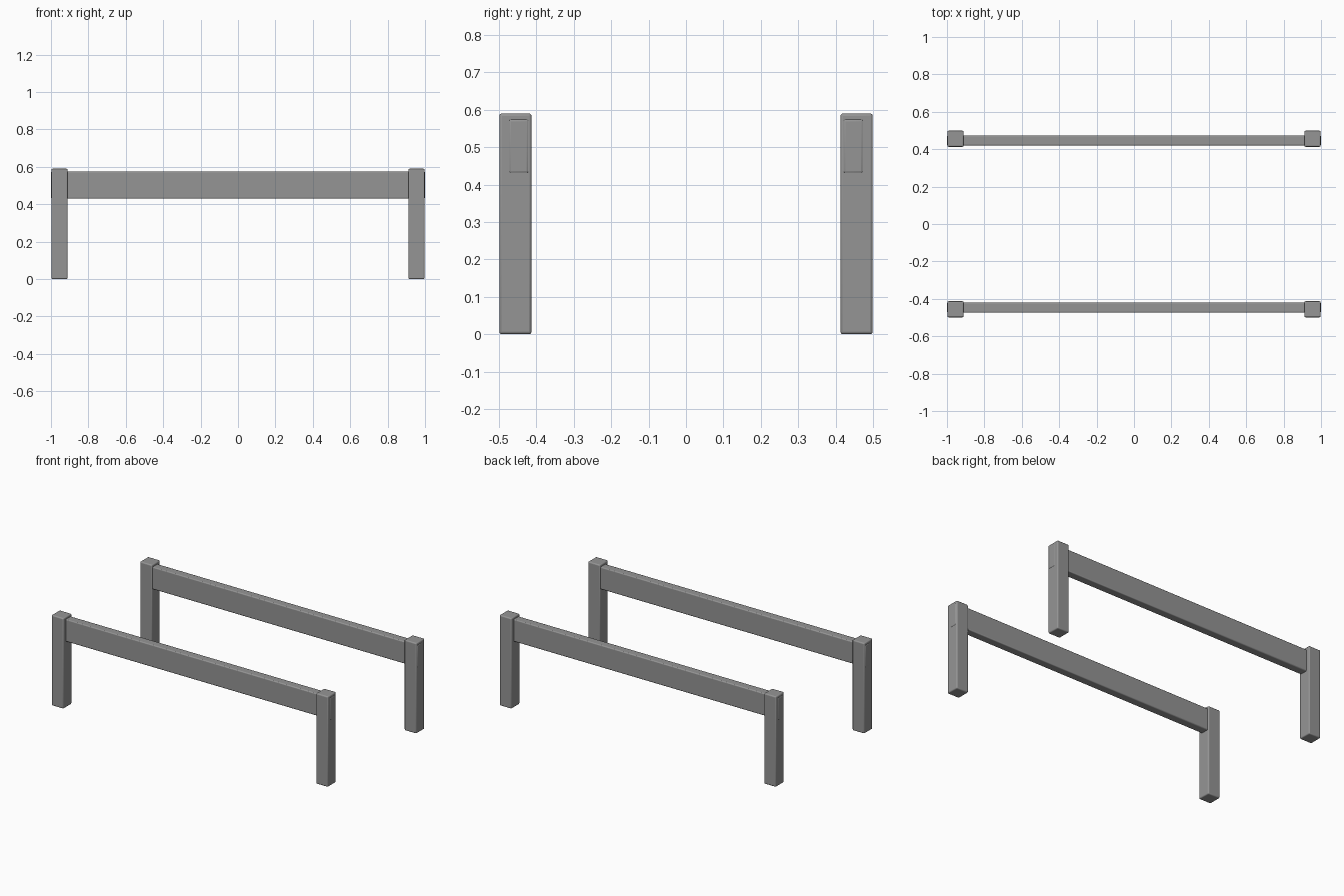
import bpy
import bmesh

cube = bpy.data.objects.get("Cube")
if cube:
    bpy.data.objects.remove(cube, do_unlink=True)

# Single grey finish
grey = bpy.data.materials.new("plain grey")
grey.use_nodes = True
colour = (0.3, 0.3, 0.3, 1)
grey.diffuse_color = colour
grey.node_tree.nodes["Principled BSDF"].inputs["Base Color"].default_value = colour


def rounded_box(name, low, high, radius):
    """Box between two corners with softened edges."""
    mesh = bpy.data.meshes.new(name)
    bm = bmesh.new()
    bmesh.ops.create_cube(bm, size=1)
    for v in bm.verts:
        v.co = [a if c < 0 else b for c, a, b in zip(v.co, low, high)]
    bm.to_mesh(mesh)
    bm.free()
    mesh.materials.append(grey)
    obj = bpy.data.objects.new(name, mesh)
    bpy.context.collection.objects.link(obj)
    bevel = obj.modifiers.new("soft edges", 'BEVEL')
    bevel.width = radius
    bevel.segments = 3
    bpy.ops.object.select_all(action='DESELECT')
    obj.select_set(True)
    bpy.context.view_layer.objects.active = obj
    bpy.ops.object.shade_smooth_by_angle()
    return obj


def span(side, inner, outer):
    return sorted((side * inner, side * outer))


# Two matching frames, each a rail let through a pair of posts
for depth, sy in (("front", -1), ("back", 1)):
    y0, y1 = span(sy, 0.42, 0.474)
    rounded_box(depth + "_rail", (-1, y0, 0.43), (1, y1, 0.575), 0.006)
    y0, y1 = span(sy, 0.413, 0.499)
    for side, sx in (("right", -1), ("left", 1)):
        x0, x1 = span(sx, 0.911, 0.998)
        rounded_box(f"{depth}_{side}_leg", (x0, y0, 0), (x1, y1, 0.59), 0.007)
